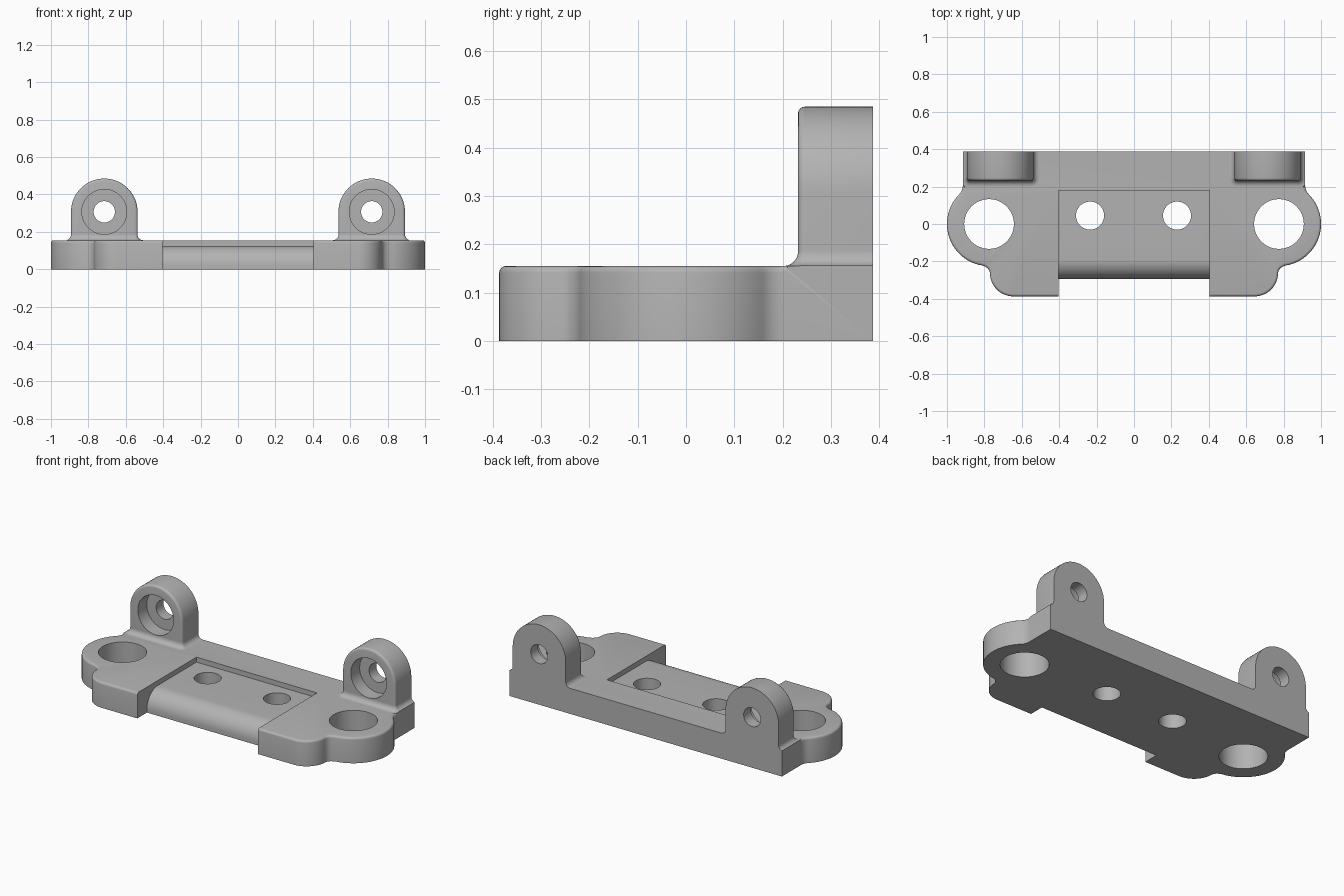
import bpy, bmesh, math
from mathutils import Vector

if "Cube" in bpy.data.objects:
    bpy.data.objects.remove(bpy.data.objects["Cube"], do_unlink=True)

TOP, BACK, NECK = 0.155, 0.387, 0.915
LUG_X, LUG_Z, LUG_R, LUG_FRONT = 0.715, 0.307, 0.178, 0.232
ROUND, FILLET = 0.014, 0.03

grey = bpy.data.materials.new("plain grey")
grey.use_nodes = True
grey.diffuse_color = (0.45, 0.45, 0.45, 1)
grey.node_tree.nodes["Principled BSDF"].inputs["Base Color"].default_value = grey.diffuse_color


def arc(cx, cy, r, start, end, steps):
    angles = [math.radians(start + (end - start) * i / steps) for i in range(steps + 1)]
    return [(cx + r * math.cos(a), cy + r * math.sin(a)) for a in angles]


def blend(a, b, c, steps=6):
    """Curved corner from a to c, pulled towards b."""
    a, b, c = Vector(a), Vector(b), Vector(c)
    ts = [i / steps for i in range(steps + 1)]
    return [tuple(a * (1 - t) ** 2 + b * 2 * t * (1 - t) + c * t * t) for t in ts]


def make(name, bm):
    bmesh.ops.recalc_face_normals(bm, faces=bm.faces)
    mesh = bpy.data.meshes.new(name)
    bm.to_mesh(mesh)
    bm.free()
    mesh.materials.append(grey)
    ob = bpy.data.objects.new(name, mesh)
    bpy.context.collection.objects.link(ob)
    return ob


def prism(points, place, depth):
    """Extrude a 2D outline; place maps 2D points into space."""
    bm = bmesh.new()
    face = bm.faces.new([bm.verts.new(place(*p)) for p in points])
    moved = bmesh.ops.extrude_face_region(bm, geom=[face])["geom"]
    bmesh.ops.translate(bm, vec=depth, verts=[v for v in moved if isinstance(v, bmesh.types.BMVert)])
    bmesh.ops.recalc_face_normals(bm, faces=bm.faces)
    return bm


def soften(bm, rule):
    edges = [e for e in bm.edges if all(rule(v.co) for v in e.verts)]
    bmesh.ops.bevel(bm, geom=edges, offset=ROUND, segments=4, profile=0.5, affect='EDGES')


def cut(target, bm):
    cutter = make(target.name + "_cutter", bm)
    cutter.hide_render = True
    mod = target.modifiers.new("cut", 'BOOLEAN')
    mod.operation, mod.solver, mod.object = 'DIFFERENCE', 'EXACT', cutter
    bpy.context.view_layer.objects.active = target
    bpy.ops.object.modifier_apply(modifier=mod.name)
    bpy.data.objects.remove(cutter, do_unlink=True)


def smooth(ob):
    bpy.ops.object.select_all(action='DESELECT')
    ob.select_set(True)
    bpy.context.view_layer.objects.active = ob
    bpy.ops.object.shade_smooth_by_angle(angle=math.radians(30))


# Base plate: half outline from the back round to the front, then mirrored
half = [(NECK, BACK)]
ear = arc(0.775, 0, 0.225, 44, -75, 40)
half += blend((NECK, 0.21), (NECK, 0.176), ear[0])[:-1] + ear
half += blend(ear[-1], (0.775, -0.225), (0.77, -0.262))[1:]
half += arc(0.645, -0.262, 0.125, 0, -90, 14)[1:]
outline = half + [(-x, y) for x, y in reversed(half)]
bm = prism(outline, lambda x, y: (x, y, 0), (0, 0, TOP))
soften(bm, lambda v: v.z > TOP - 0.001 and v.y < 0.22)
base = make("base_plate", bm)

# Recess with a rounded front lip
recess = [(-0.5, 0.3), (0.18, 0.3), (0.18, 0.125)]
recess += arc(-0.19, 0.02, 0.105, 90, 180, 14) + [(-0.295, -0.1), (-0.5, -0.1)]
cut(base, prism(recess, lambda y, z: (-0.405, y, z), (0.81, 0, 0)))

# Vertical bolt holes
for x, y, r in [(-0.775, 0, 0.133), (0.775, 0, 0.133), (-0.235, 0.045, 0.075), (0.23, 0.045, 0.075)]:
    cut(base, prism(arc(x, y, r, 0, 352.5, 47), lambda a, b: (a, b, -0.1), (0, 0, 0.5)))
smooth(base)


def lug_fillet(name, side):
    """Concave skirt round the foot of a lug, on three sides."""
    bm = bmesh.new()
    rings = []
    for k in range(9):
        t = math.pi / 2 * k / 8
        d, z = FILLET * (1 - math.sin(t)), TOP + FILLET * (1 - math.cos(t))
        flat = LUG_R - ROUND
        yc = LUG_FRONT + ROUND
        plan = [(-LUG_R - d, BACK)] + arc(-flat, yc, ROUND + d, 180, 270, 6)
        plan += arc(flat, yc, ROUND + d, 270, 360, 6) + [(LUG_R + d, BACK)]
        rings.append([bm.verts.new((side * min(LUG_X + x, NECK), y, z)) for x, y in plan])
    n = len(rings[0])
    for low, high in zip(rings, rings[1:]):
        for i in range(n):
            j = (i + 1) % n
            bm.faces.new((low[i], low[j], high[j], high[i]))
    bm.faces.new(rings[0])
    bm.faces.new(rings[-1])
    smooth(make(name, bm))


# Upright lugs with a counterbored cross hole
for side, word in ((1, "left"), (-1, "right")):
    cx = side * LUG_X
    arch = [(cx + LUG_R, TOP - 0.01)] + arc(cx, LUG_Z, LUG_R, 0, 180, 36) + [(cx - LUG_R, TOP - 0.01)]
    bm = prism(arch, lambda x, z: (x, LUG_FRONT, z), (0, BACK - LUG_FRONT, 0))
    foot = [e for e in bm.edges if all(v.co.z < TOP for v in e.verts)]
    rim = [e for e in bm.edges if e not in foot and all(v.co.y < LUG_FRONT + 0.001 for v in e.verts)]
    bmesh.ops.bevel(bm, geom=rim, offset=ROUND, segments=4, profile=0.5, affect='EDGES')
    lug = make(word + "_lug", bm)
    for r, start, end in ((0.12, 0.1, LUG_FRONT + 0.085), (0.057, 0.15, 0.5)):
        cut(lug, prism(arc(cx, LUG_Z, r, 0, 352.5, 47), lambda x, z: (x, start, z), (0, end - start, 0)))
    smooth(lug)
    lug_fillet(word + "_lug_fillet", side)
